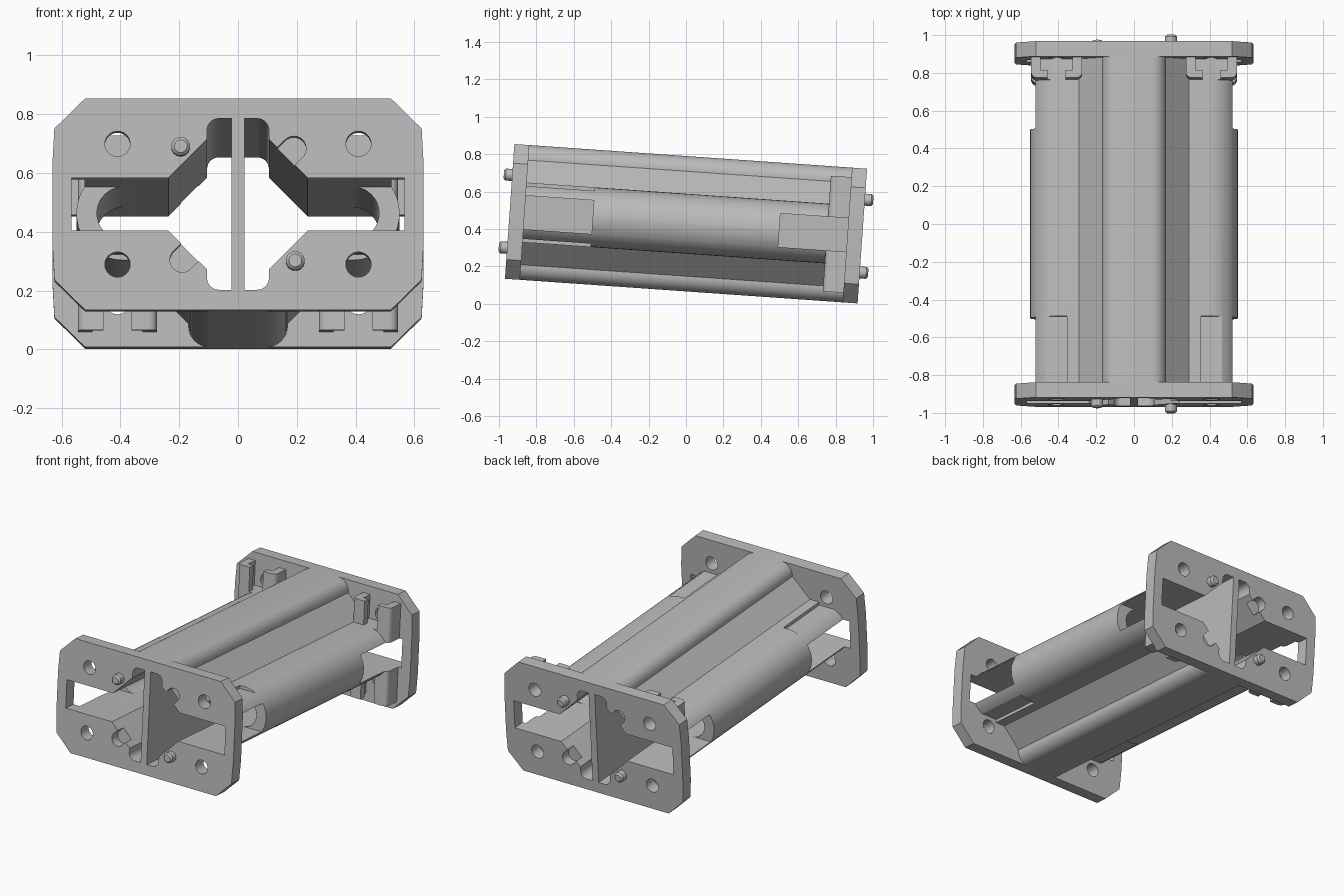
import bpy, bmesh, math
from mathutils import Matrix, Vector

old = bpy.data.objects.get("Cube")
if old:
    bpy.data.objects.remove(old, do_unlink=True)

grey = bpy.data.materials.new("matte grey")
grey.use_nodes = True
grey.diffuse_color = (0.5, 0.5, 0.5, 1)
grey.node_tree.nodes["Principled BSDF"].inputs["Base Color"].default_value = (0.5, 0.5, 0.5, 1)

# The whole assembly leans forward-up by four degrees
TILT = Matrix.Translation((0, 0, 0.428)) @ Matrix.Rotation(math.radians(-4), 4, 'X')
END, INNER = 0.945, 0.865
SIDES = (-1, 1)


def rounded(corners, steps=10):
    """Outline from (x, z, radius) corners, with arcs where radius > 0."""
    out = []
    for i, (x, z, r) in enumerate(corners):
        p = Vector((x, z))
        if r == 0:
            out.append(p)
            continue
        a = (Vector(corners[i - 1][:2]) - p).normalized()
        b = (Vector(corners[(i + 1) % len(corners)][:2]) - p).normalized()
        half = a.angle(b) / 2
        centre = p + (a + b).normalized() * (r / math.sin(half))
        start = p + a * (r / math.tan(half)) - centre
        end = p + b * (r / math.tan(half)) - centre
        sweep = start.angle_signed(end)
        for k in range(steps + 1):
            t = -sweep * k / steps
            c, s = math.cos(t), math.sin(t)
            out.append(centre + Vector((c * start.x - s * start.y, s * start.x + c * start.y)))
    return out


def mirrored(corners, axis):
    flip = [(-x, z, r) if axis == 'x' else (x, -z, r) for x, z, r in corners]
    return corners + flip[::-1]


def prism(name, outline, y0, y1):
    bm = bmesh.new()
    face = bm.faces.new([bm.verts.new((p[0], y0, p[1])) for p in outline])
    new = bmesh.ops.extrude_face_region(bm, geom=[face])["geom"]
    bmesh.ops.translate(bm, verts=[g for g in new if isinstance(g, bmesh.types.BMVert)],
                        vec=(0, y1 - y0, 0))
    bmesh.ops.recalc_face_normals(bm, faces=bm.faces)
    mesh = bpy.data.meshes.new(name)
    bm.to_mesh(mesh)
    bm.free()
    obj = bpy.data.objects.new(name, mesh)
    bpy.context.collection.objects.link(obj)
    return obj


def box(name, x0, x1, y0, y1, z0, z1):
    return prism(name, [(x0, z0), (x1, z0), (x1, z1), (x0, z1)], y0, y1)


def rod(name, x, z, r, y0, y1, n=32):
    ring = [(x + r * math.cos(math.tau * i / n), z + r * math.sin(math.tau * i / n))
            for i in range(n)]
    return prism(name, ring, y0, y1)


def carve(obj, cutters):
    for c in cutters:
        c.hide_render = True
        mod = obj.modifiers.new("cut", 'BOOLEAN')
        mod.operation, mod.solver, mod.object = 'DIFFERENCE', 'EXACT', c
    bpy.context.view_layer.update()
    mesh = bpy.data.meshes.new_from_object(
        obj.evaluated_get(bpy.context.evaluated_depsgraph_get()))
    obj.modifiers.clear()
    obj.data = mesh
    for c in cutters:
        bpy.data.objects.remove(c, do_unlink=True)


def finish(obj):
    obj.data.materials.clear()
    obj.data.materials.append(grey)
    obj.matrix_world = TILT
    bpy.ops.object.select_all(action='DESELECT')
    obj.select_set(True)
    bpy.context.view_layer.objects.active = obj
    bpy.ops.object.shade_smooth_by_angle(angle=math.radians(25))


# Passages either side of the central web, and the square side windows
def passages():
    cuts = []
    half = [(0.022, -0.292, 0), (0.105, -0.292, 0.04), (0.105, -0.222, 0),
            (0.237, -0.09, 0), (0.48, -0.09, 0.0895)]
    for s in SIDES:
        shape = rounded(mirrored(half, 'z'))
        cuts.append(prism("passage", [(s * x, z) for x, z in shape], -1.1, 1.1))
        for e in SIDES:
            cuts.append(box("window", s * 0.3, s * 0.567, e * 0.5, e * 1.1, -0.09, 0.09))
    return cuts


# Hollow body: tall centre rib with a tube on each side
quarter = [(0.17, 0.361, 0.075), (0.17, 0.28, 0), (0.29, 0.16, 0), (0.55, 0.16, 0.159)]
outer = rounded(mirrored(mirrored(quarter, 'z'), 'x'))
body = prism("body", outer, -INNER, INNER)
reliefs = [box("bolt_relief", s * 0.355, s * 0.465, -0.9, -0.5, t * 0.14, t * 0.3)
           for s in SIDES for t in SIDES]
carve(body, passages() + reliefs)
finish(body)

# End plates with clipped corners, bolt holes and alignment notches
corner = [(0.52, 0.361, 0), (0.625, 0.258, 0), (0.632, 0.13, 0)]
plate_outline = rounded(mirrored(mirrored(corner, 'z'), 'x'))
for e, label in ((-1, "front"), (1, "back")):
    plate = prism(label + "_plate", plate_outline, e * INNER, e * END)
    cuts = passages()
    cuts += [rod("bolt_hole", s * 0.41, t * 0.206, 0.043, -1.1, 1.1)
             for s in SIDES for t in SIDES]
    for t in SIDES:
        s = -e * t
        cuts.append(rod("notch", s * 0.19, t * 0.19, 0.042, e * 0.885, e * 1.1))
        d = 0.0297
        slot = [(0.19 + d, 0.19 - d), (0.19 - d, 0.19 + d),
                (0.13 - d, 0.13 + d), (0.13 + d, 0.13 - d)]
        cuts.append(prism("notch_mouth", [(s * x, t * z) for x, z in slot],
                          e * 0.885, e * 1.1))
    carve(plate, cuts)
    finish(plate)

    # Alignment pegs on the opposite diagonal
    for t in SIDES:
        s = e * t
        peg = rod(label + ("_upper_peg" if t > 0 else "_lower_peg"),
                  s * 0.195, t * 0.195, 0.032, e * 0.9, e * 0.99, 24)
        bm = bmesh.new()
        bm.from_mesh(peg.data)
        rim = [ed for ed in bm.edges if all(abs(v.co.y) > 0.98 for v in ed.verts)]
        bmesh.ops.bevel(bm, geom=rim, offset=0.01, segments=1, affect='EDGES')
        bm.to_mesh(peg.data)
        bm.free()
        finish(peg)

# Nut holders behind the back plate, open towards the outside
for s, side in ((-1, "right"), (1, "left")):
    for t, level in ((-1, "lower"), (1, "upper")):
        shape = rounded([(0.275, 0.09, 0), (0.545, 0.09, 0),
                         (0.545, 0.31, 0), (0.275, 0.31, 0)])
        holder = prism(f"{side}_{level}_nut_holder", [(s * x, t * z) for x, z in shape],
                       0.755, 0.87)
        bm = bmesh.new()
        bm.from_mesh(holder.data)
        edges = [ed for ed in bm.edges if all(v.co.y < 0.76 for v in ed.verts)
                 and abs(ed.verts[0].co.x - ed.verts[1].co.x) < 0.001]
        bmesh.ops.bevel(bm, geom=edges, offset=0.03, segments=5, profile=0.5, affect='EDGES')
        bm.to_mesh(holder.data)
        bm.free()
        carve(holder, [
            box("nut_pocket", s * 0.325, s * 0.495, 0.795, 0.9, t * 0.155, t * 0.4),
            box("bolt_slot", s * 0.362, s * 0.458, 0.7, 0.9, t * 0.155, t * 0.4)])
        finish(holder)
